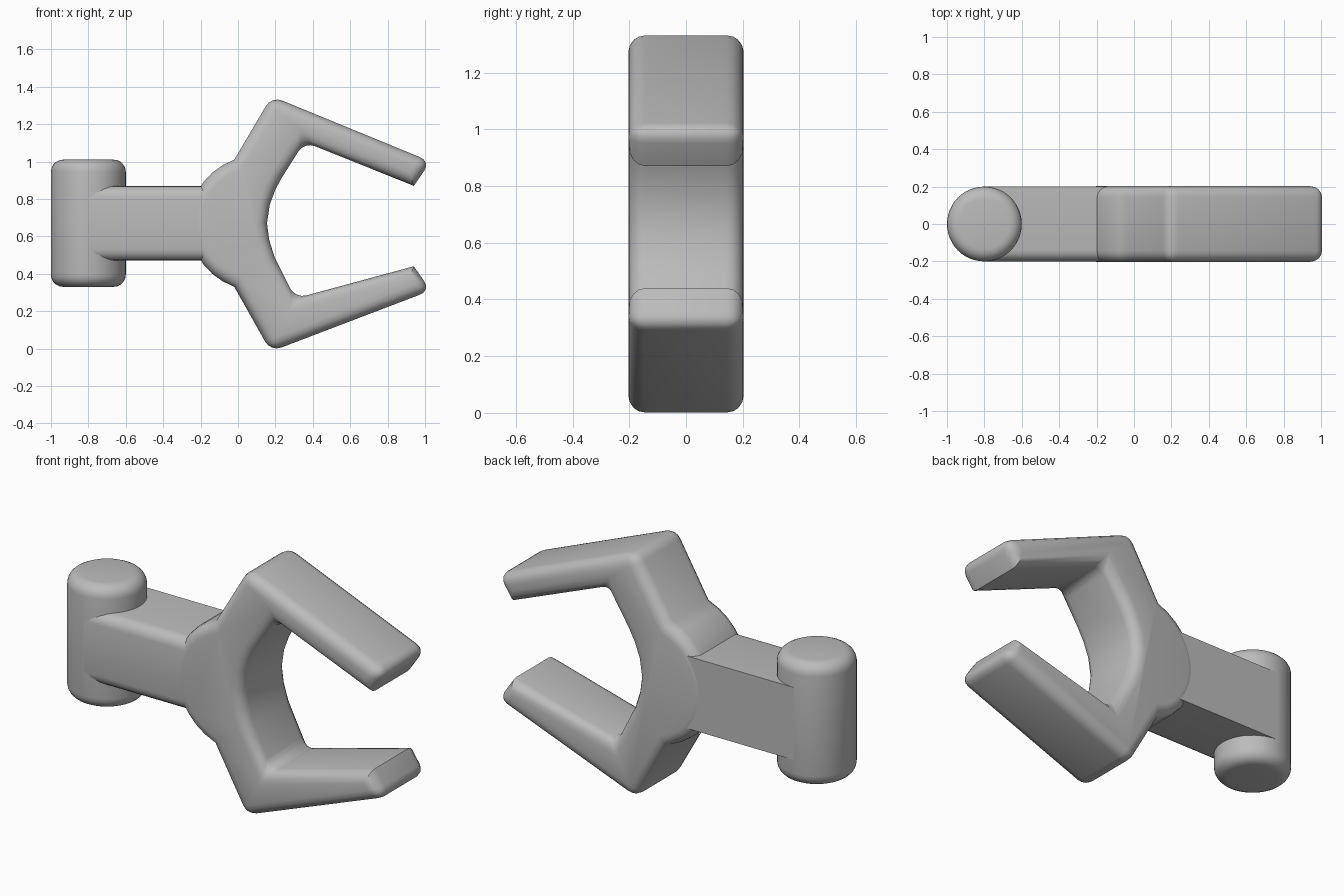
import bpy, bmesh, math

old = bpy.data.objects.get("Cube")
if old:
    bpy.data.objects.remove(old, do_unlink=True)

grey = bpy.data.materials.new("plain_grey")
grey.use_nodes = True
grey.diffuse_color = (0.5, 0.5, 0.5, 1)
grey.node_tree.nodes["Principled BSDF"].inputs["Base Color"].default_value = (0.5, 0.5, 0.5, 1)

MID = 0.67      # height of the arm axis


def prism(name, outline, depth, is_round, radius):
    """Extrude an (x, z) outline along y and round the edges chosen by is_round(a, b)."""
    bm = bmesh.new()
    base = bm.faces.new([bm.verts.new((x, -depth, z)) for x, z in outline])
    ext = bmesh.ops.extrude_face_region(bm, geom=[base], use_keep_orig=True)
    moved = [g for g in ext["geom"] if isinstance(g, bmesh.types.BMVert)]
    bmesh.ops.translate(bm, verts=moved, vec=(0, 2 * depth, 0))
    bmesh.ops.recalc_face_normals(bm, faces=bm.faces)
    edges = [e for e in bm.edges if is_round(e.verts[0].co, e.verts[1].co)]
    bmesh.ops.bevel(bm, geom=edges, offset=radius, offset_type="OFFSET", segments=4,
                    profile=0.5, affect="EDGES", clamp_overlap=False)
    return finish(name, bm)


def finish(name, bm):
    bmesh.ops.recalc_face_normals(bm, faces=bm.faces)
    mesh = bpy.data.meshes.new(name)
    bm.to_mesh(mesh)
    bm.free()
    mesh.materials.append(grey)
    obj = bpy.data.objects.new(name, mesh)
    bpy.context.scene.collection.objects.link(obj)
    bpy.ops.object.select_all(action="DESELECT")
    obj.select_set(True)
    bpy.context.view_layer.objects.active = obj
    bpy.ops.object.shade_smooth_by_angle(angle=math.radians(35))
    return obj


# Claw: round hub at the back, two angled fingers, curved inner mouth
rounded = [(0.18, 1.349), (1.03, 1.0), (0.355, 1.105),
           (0.306, 0.268), (1.03, 0.31), (0.175, -0.016)]
knuckle_top, tip_top, bend_top, bend_low, tip_low, knuckle_low = rounded
mouth = [(0.235, 0.915), (0.2, 0.85), (0.17, 0.77), (0.155, MID),
         (0.167, 0.58), (0.195, 0.49)]
hub = []
for i in range(14):
    a = math.radians(250.5 - 141 * i / 13)
    hub.append((0.1 + 0.36 * math.cos(a), MID + 0.36 * math.sin(a)))
outline = (hub + [knuckle_top, tip_top, (0.94, 0.87), bend_top] + mouth
           + [bend_low, (0.94, 0.44), tip_low, knuckle_low])


def claw_edge(a, b):
    if abs(a.y - b.y) < 0.01:       # front and back rims
        return True
    return any(math.hypot(a.x - x, a.z - z) < 0.001 for x, z in rounded)


prism("claw", outline, 0.203, claw_edge, 0.06)

# Arm: square bar, softened along its two long front edges
prism("arm", [(-0.8, MID - 0.2), (0, MID - 0.2), (0, MID + 0.2), (-0.8, MID + 0.2)], 0.2,
      lambda a, b: a.y < 0 and b.y < 0 and abs(a.z - b.z) < 0.01, 0.06)

# Pivot: upright cylinder with rounded rims
bm = bmesh.new()
bmesh.ops.create_cone(bm, cap_ends=True, segments=48, radius1=0.2, radius2=0.2, depth=0.68)
rims = [e for e in bm.edges if abs(e.verts[0].co.z - e.verts[1].co.z) < 0.01]
bmesh.ops.bevel(bm, geom=rims, offset=0.065, offset_type="OFFSET", segments=5,
                profile=0.5, affect="EDGES", clamp_overlap=False)
bmesh.ops.translate(bm, verts=bm.verts, vec=(-0.8, 0, MID))
finish("pivot_cylinder", bm)
